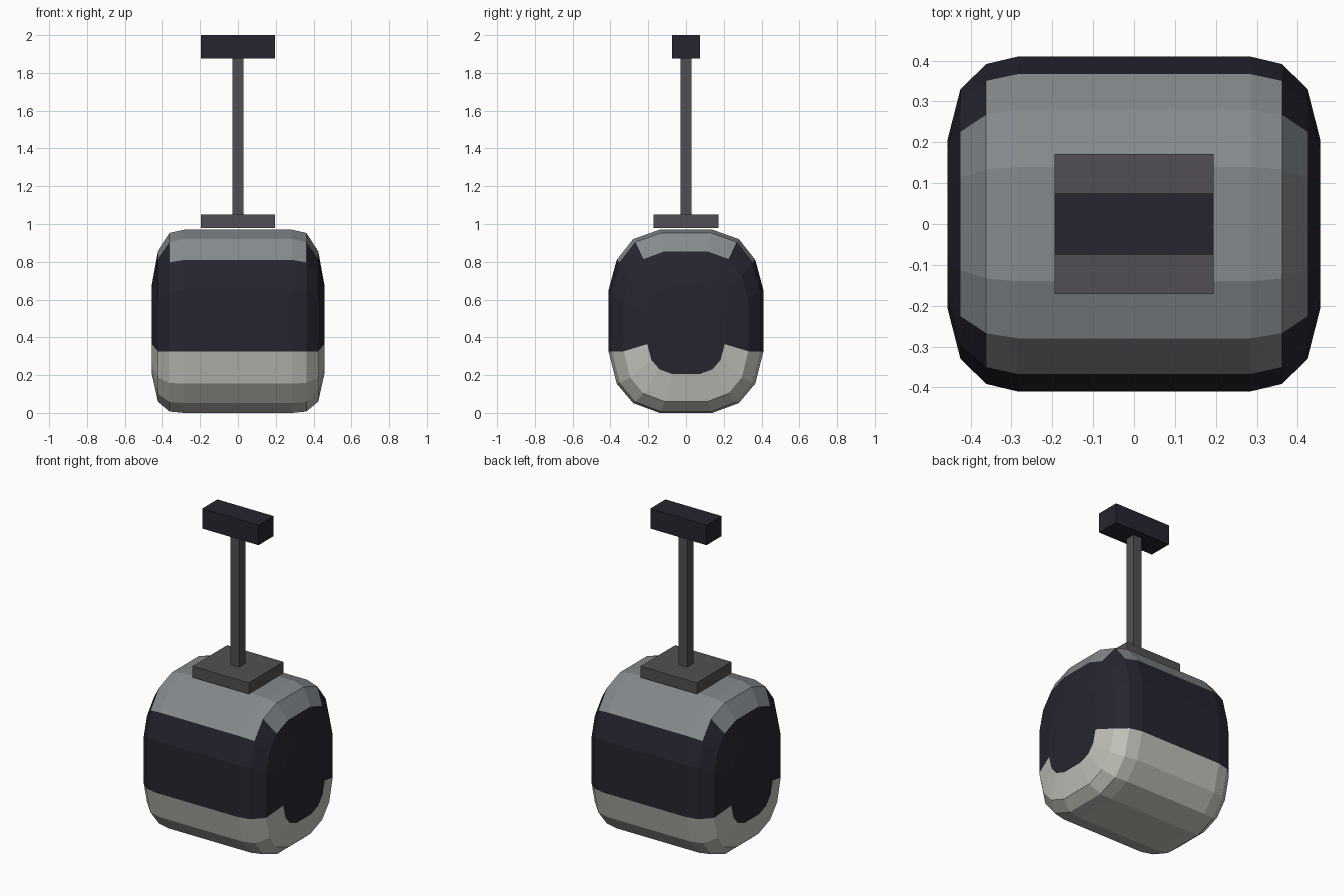
import bpy, bmesh

if "Cube" in bpy.data.objects:
    bpy.data.objects.remove(bpy.data.objects["Cube"])


def srgb(r, g, b):
    conv = lambda c: c / 12.92 if c <= 0.04045 else ((c + 0.055) / 1.055) ** 2.4
    return [conv(v / 255) for v in (r, g, b)] + [1.0]


def material(name, rgb):
    m = bpy.data.materials.new(name)
    m.diffuse_color = srgb(*rgb)
    m.use_nodes = True
    m.node_tree.nodes["Principled BSDF"].inputs["Base Color"].default_value = m.diffuse_color
    return m


GLASS = material("dark glass", (37, 37, 48))
ROOF = material("roof grey", (133, 138, 142))
LOWER = material("off white", (194, 194, 186))
METAL = material("dark metal", (81, 79, 83))


def finish(name, bm, mats):
    bmesh.ops.recalc_face_normals(bm, faces=bm.faces)
    me = bpy.data.meshes.new(name)
    bm.to_mesh(me)
    bm.free()
    for m in mats:
        me.materials.append(m)
    ob = bpy.data.objects.new(name, me)
    bpy.context.collection.objects.link(ob)
    return ob


def box(name, hx, hy, z0, z1, mat):
    bm = bmesh.new()
    bmesh.ops.create_cube(bm, size=1)
    for v in bm.verts:
        v.co = (v.co.x * 2 * hx, v.co.y * 2 * hy, (z0 + z1) / 2 + v.co.z * (z1 - z0))
    return finish(name, bm, [mat])


# Cabin cross-section (y, z), bottom to top on one side, then mirrored
half = [(0.14, 0.0), (0.28, 0.052), (0.367, 0.155), (0.41, 0.325),
        (0.41, 0.65), (0.367, 0.81), (0.28, 0.92), (0.14, 0.97)]
section = half + [(-y, z) for y, z in reversed(half)]
n = len(section)

# Rings along x: position, y scale, z scale, z centre
ends = [(0.285, 1.0, 1.0, 0.485), (0.362, 0.955, 0.975, 0.48),
        (0.425, 0.805, 0.82, 0.4575), (0.457, 0.5, 0.49, 0.4425)]
rings = [(-x, a, b, c) for x, a, b, c in reversed(ends)] + ends

bm = bmesh.new()
loops = [[bm.verts.new((x, y * a, c + (z - 0.485) * b)) for y, z in section]
         for x, a, b, c in rings]

for r in range(len(rings) - 1):
    strip = min(r, len(rings) - 2 - r)      # 0 outer end strip, 1 corner strip, 2+ main
    for i in range(n):
        j = (i + 1) % n
        f = bm.faces.new((loops[r][i], loops[r][j], loops[r + 1][j], loops[r + 1][i]))
        mid = (section[i][1] + section[j][1]) / 2
        roof_from = (9, 0.9, 0.82, 0.82)[strip]
        if mid < 0.325:
            f.material_index = 2
        elif mid > roof_from:
            f.material_index = 1
# Glazed end caps
bm.faces.new(loops[0])
bm.faces.new(loops[-1])
finish("cabin", bm, [GLASS, ROOF, LOWER])

# Hanger
box("roof_plate", 0.195, 0.172, 0.98, 1.05, METAL)
box("hanger_pole", 0.03, 0.03, 1.05, 1.875, METAL)
box("cable_grip", 0.195, 0.075, 1.875, 2.0, GLASS)
